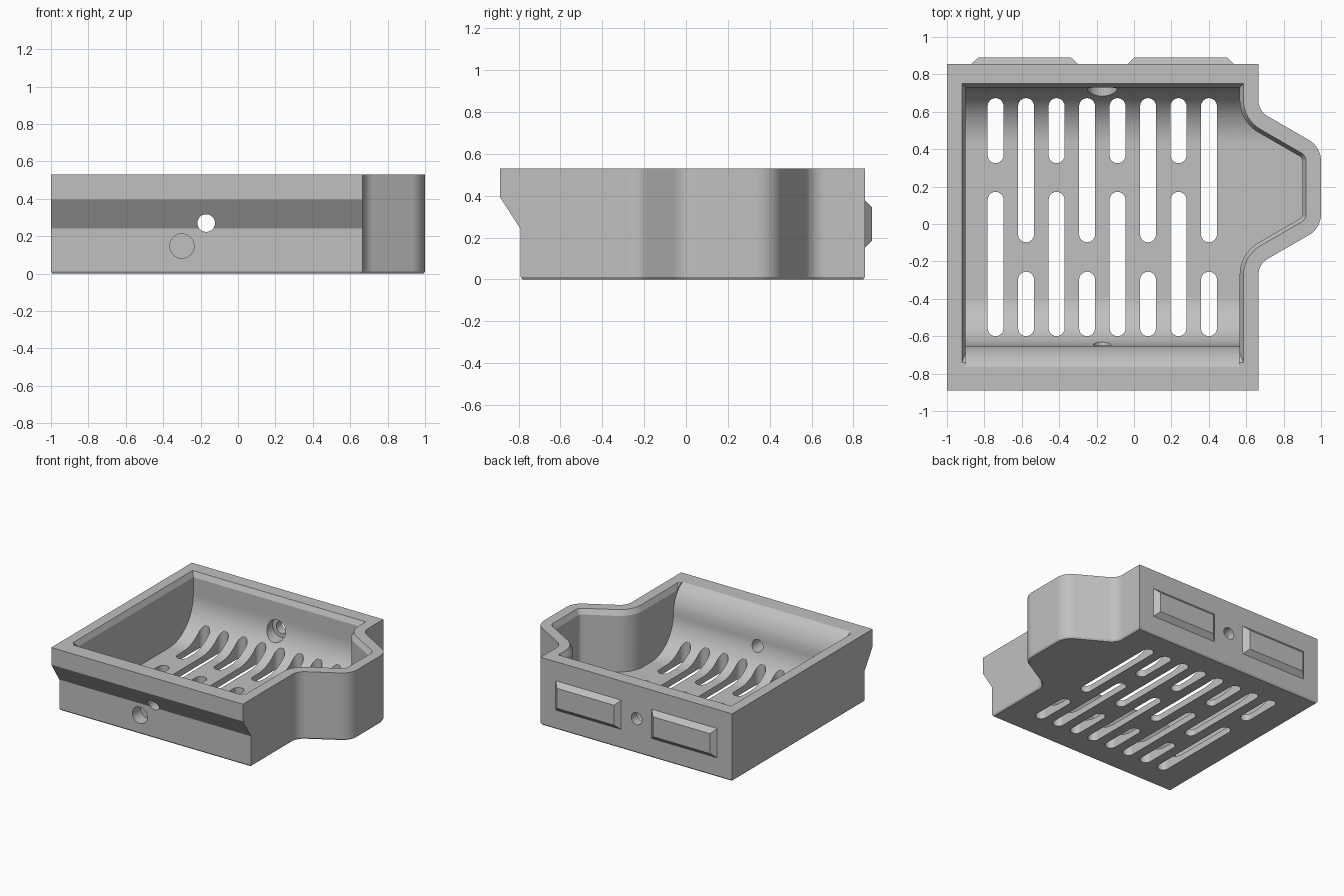
import bpy
from math import sin, cos, pi, radians
from mathutils import Vector

cube = bpy.data.objects.get("Cube")
if cube:
    bpy.data.objects.remove(cube, do_unlink=True)

grey = bpy.data.materials.new("plain grey")
grey.use_nodes = True
grey.diffuse_color = (0.53, 0.53, 0.53, 1)
grey.node_tree.nodes["Principled BSDF"].inputs["Base Color"].default_value = (0.53, 0.53, 0.53, 1)

HEIGHT = 0.53
HOLE_X, HOLE_Z = -0.17, 0.27


def loft(name, rings):
    """Closed solid through rings of equal point count."""
    n = len(rings[0])
    verts = [p for ring in rings for p in ring]
    faces = [list(range(n))[::-1], list(range(len(verts) - n, len(verts)))]
    for k in range(len(rings) - 1):
        for i in range(n):
            j = (i + 1) % n
            faces.append([k * n + i, k * n + j, (k + 1) * n + j, (k + 1) * n + i])
    mesh = bpy.data.meshes.new(name)
    mesh.from_pydata(verts, [], faces)
    mesh.materials.append(grey)
    obj = bpy.data.objects.new(name, mesh)
    bpy.context.collection.objects.link(obj)
    return obj


def flat_ring(points, z):
    return [(x, y, z) for x, y in points]


def x_prism(name, profile, x0=-1.3, x1=1.3):
    """Extrude a (y, z) profile along x."""
    return loft(name, [[(x, y, z) for y, z in profile] for x in (x0, x1)])


def y_cylinder(name, x, z, r, y0, y1, n=40):
    circle = [(x + r * sin(2 * pi * i / n), z + r * cos(2 * pi * i / n)) for i in range(n)]
    return loft(name, [[(a, y, b) for a, b in circle] for y in (y0, y1)])


def combine(target, tool, operation="DIFFERENCE"):
    mod = target.modifiers.new("combine", "BOOLEAN")
    mod.operation, mod.object, mod.solver = operation, tool, "EXACT"
    bpy.context.view_layer.objects.active = target
    bpy.ops.object.modifier_apply(modifier=mod.name)
    bpy.data.objects.remove(tool, do_unlink=True)


def rounded(a, p, b, r, steps=12):
    """Arc that replaces a sharp corner p between a and b."""
    a, p, b = Vector(a), Vector(p), Vector(b)
    u, v = (a - p).normalized(), (b - p).normalized()
    half = u.angle(v) / 2
    centre = p + (u + v).normalized() * (r / sin(half))
    start = p + u * (r / (sin(half) / cos(half))) - centre
    end = p + v * (r / (sin(half) / cos(half))) - centre
    sweep = pi - 2 * half
    return [tuple(centre + (start * sin((1 - t) * sweep) + end * sin(t * sweep)) / sin(sweep))
            for t in (i / steps for i in range(steps + 1))]


def outline(d, left, front, back):
    """Plan shape with the side spout, its right side moved inward by d."""
    mid, near, far = 0.195, 0.665 - d, 1 - d
    slope = sin(radians(30)) / cos(radians(30))

    def low(x):
        return -0.215 + slope * (x - 0.665) + d / cos(radians(30))
    c1, c2 = (near, low(near)), (far, low(far))
    arc = rounded((near, front), c1, c2, 0.1 + d) + rounded(c1, c2, (far, mid), 0.13 - d)
    mirrored = [(x, 2 * mid - y) for x, y in reversed(arc)]
    return [(left, front), (near, front)] + arc + mirrored + [(near, back), (left, back)]


# Outer body with a fine bottom chamfer
tray = loft("tray", [
    flat_ring(outline(0.008, -0.992, -0.89, 0.847), 0),
    flat_ring(outline(0, -1, -0.89, 0.855), 0.012),
    flat_ring(outline(0, -1, -0.89, 0.855), HEIGHT)])

# Undercut below the front overhang
combine(tray, x_prism("undercut", [
    (-1.1, -0.012), (-0.774, -0.012), (-0.79, 0.012), (-0.79, 0.24), (-0.99, 0.55), (-1.1, 0.55)]))

# Cavity: scooped profile limited to the inner outline
front_scoop = [(-0.38 - 0.27 * cos(a), 0.32 - 0.27 * sin(a))
               for a in (pi / 2 * i / 20 for i in range(21))]
back_scoop = [(0.43 + 0.3 * sin(a), 0.35 - 0.3 * cos(a))
              for a in (pi / 2 * i / 20 for i in range(21))]
front_flare = [(-0.79, 0.6), (-0.765, HEIGHT), (-0.735, 0.512), (-0.71, 0.488),
               (-0.685, 0.455), (-0.665, 0.41), (-0.653, 0.37)]
cavity = x_prism("cavity", front_flare + front_scoop + back_scoop + [(0.73, 0.6)])
inner = outline(0.1, -0.9, -0.85, 0.8)
combine(cavity, loft("inner_limit", [flat_ring(inner, -0.1), flat_ring(inner, 0.7)]), "INTERSECT")
combine(tray, cavity)

# Sloped lip around the rim
lip = [flat_ring(outline(0.1 - s, -0.9 - s, -0.69 - 2.5 * s, 0.73 + s), 0.49 + 2 * s)
       for s in (-0.02, 0.04)]
combine(tray, loft("lip", lip))

# Drain slots, staggered from column to column
SLOT_R = 0.0425
for i in range(8):
    x = -0.74 + i * 0.163
    spans = [(0.325, 0.673), (-0.6, 0.172)] if i % 2 == 0 else [(-0.098, 0.673), (-0.6, -0.255)]
    for y0, y1 in spans:
        ring = []
        for centre, turn in ((y1 - SLOT_R, 0), (y0 + SLOT_R, pi)):
            for k in range(13):
                a = turn + pi * k / 12
                ring.append((x + SLOT_R * cos(a), centre + SLOT_R * sin(a)))
        combine(tray, loft("slot", [flat_ring(ring, -0.1), flat_ring(ring, 0.35)]))

# Screw hole through both walls, its head recess, and a blind front hole
combine(tray, y_cylinder("screw_hole", HOLE_X, HOLE_Z, 0.047, -1.1, 1.1))
combine(tray, y_cylinder("head_recess", HOLE_X, HOLE_Z, 0.08, 0.3, 0.785))
combine(tray, y_cylinder("blind_hole", -0.3, 0.147, 0.065, -1, -0.69))

# Bevelled pads on the back
pads = []
for name, x0, x1 in (("right_back_pad", -0.87, -0.3), ("left_back_pad", -0.035, 0.535)):
    rings = []
    for y, s in ((0.85, 0), (0.855, 0), (0.89, 0.037)):
        rings.append([(x0 + s, y, 0.15 + s), (x0 + s, y, 0.38 - s),
                      (x1 - s, y, 0.38 - s), (x1 - s, y, 0.15 + s)])
    pads.append(loft(name, rings))

# Consistent normals, smooth curves and crisp edges
for obj in [tray] + pads:
    bpy.ops.object.select_all(action="DESELECT")
    obj.select_set(True)
    bpy.context.view_layer.objects.active = obj
    bpy.ops.object.mode_set(mode="EDIT")
    bpy.ops.mesh.select_all(action="SELECT")
    bpy.ops.mesh.normals_make_consistent(inside=False)
    bpy.ops.object.mode_set(mode="OBJECT")
    bpy.ops.object.shade_smooth_by_angle(angle=radians(25))
    weighted = obj.modifiers.new("weighted normals", "WEIGHTED_NORMAL")
    weighted.keep_sharp = True
